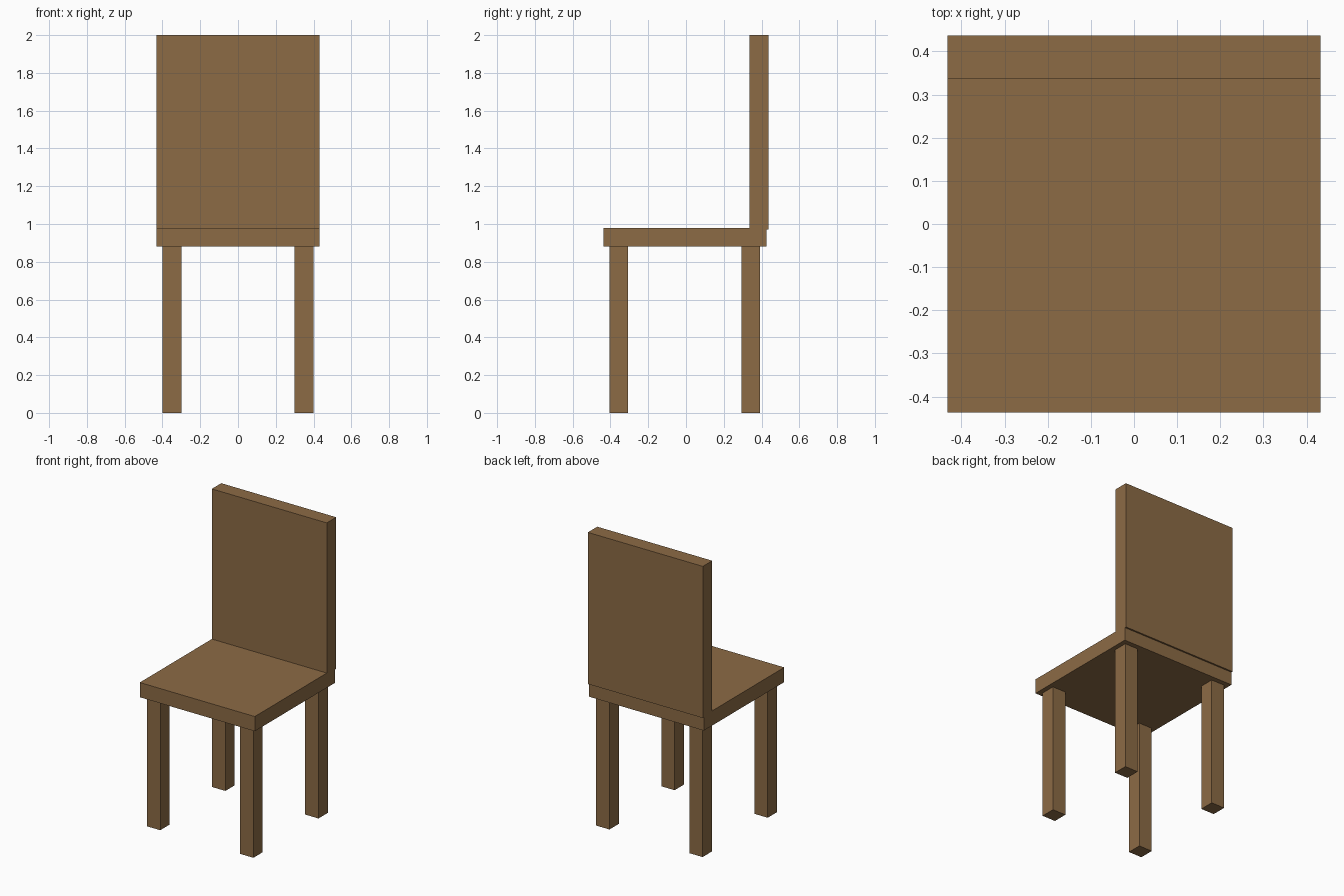
import bpy
import bmesh
from mathutils import Vector

if "Cube" in bpy.data.objects:
    bpy.data.objects.remove(bpy.data.objects["Cube"])

wood = bpy.data.materials.new("brown_wood")
wood.diffuse_color = (0.263, 0.147, 0.06, 1.0)
wood.use_nodes = True
wood.node_tree.nodes["Principled BSDF"].inputs["Base Color"].default_value = wood.diffuse_color


def box(name, lo, hi):
    """Axis-aligned board spanning two opposite corners."""
    lo, hi = Vector(lo), Vector(hi)
    bm = bmesh.new()
    bmesh.ops.create_cube(bm, size=1.0)
    bmesh.ops.scale(bm, vec=hi - lo, verts=bm.verts)
    mesh = bpy.data.meshes.new(name)
    bm.to_mesh(mesh)
    bm.free()
    mesh.materials.append(wood)
    obj = bpy.data.objects.new(name, mesh)
    obj.location = (lo + hi) / 2
    bpy.context.collection.objects.link(obj)
    return obj


# Seat board
box("seat", (-0.432, -0.437, 0.88), (0.432, 0.426, 0.98))

# Backrest, set slightly into the seat and overhanging it at the rear
box("backrest", (-0.432, 0.336, 0.97), (0.432, 0.437, 2.0))

# Four square legs
for side, x in (("left", -0.35), ("right", 0.35)):
    for end, y in (("front", -0.356), ("back", 0.343)):
        box(f"{end}_{side}_leg", (x - 0.05, y - 0.05, 0.0), (x + 0.05, y + 0.05, 0.88))
